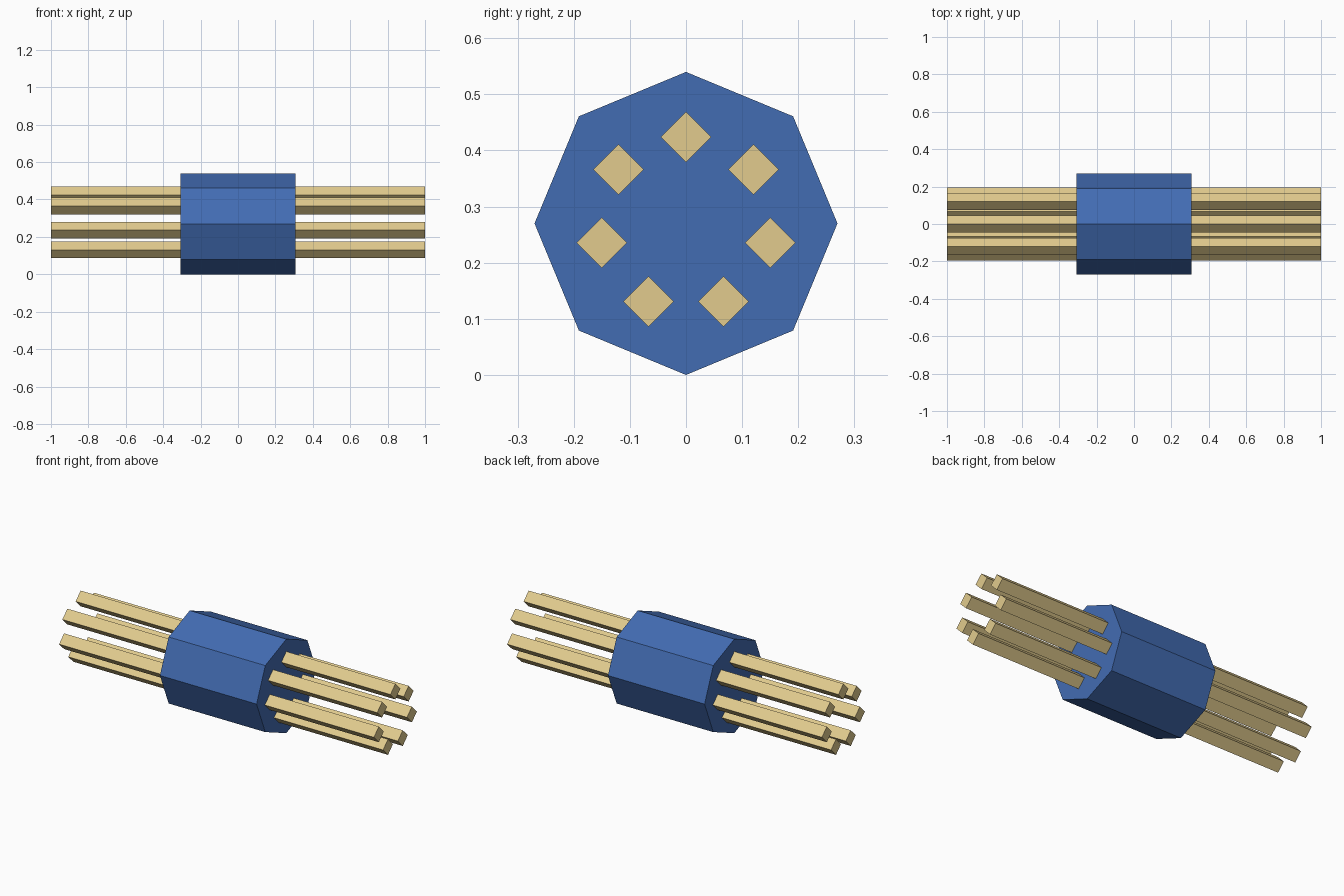
import bpy
from math import sin, cos, pi

if "Cube" in bpy.data.objects:
    bpy.data.objects.remove(bpy.data.objects["Cube"])

CENTRE_Z = 0.27


def material(name, colour):
    mat = bpy.data.materials.new(name)
    mat.diffuse_color = colour
    mat.use_nodes = True
    mat.node_tree.nodes["Principled BSDF"].inputs["Base Color"].default_value = mat.diffuse_color
    return mat


def prism(name, sides, radius, length, y, z, mat):
    """Flat-sided prism lying along x, with a corner pointing up."""
    bpy.ops.mesh.primitive_cylinder_add(vertices=sides, radius=radius, depth=length,
                                        location=(0, y, z), rotation=(0, pi / 2, 0))
    obj = bpy.context.object
    obj.name = name
    bpy.ops.object.transform_apply(location=False, rotation=True, scale=False)
    obj.data.materials.append(mat)
    return obj


blue = material("blue_band", (0.055, 0.15, 0.45, 1))
straw = material("straw", (0.76, 0.60, 0.27, 1))

# Octagonal band around the middle
prism("band", 8, 0.27, 0.614, 0, CENTRE_Z, blue)

# Ring of seven square rods running through the band
for i in range(7):
    a = 2 * pi * i / 7
    prism(f"rod_{i + 1}", 4, 0.045, 2.0,
          0.154 * sin(a), CENTRE_Z + 0.154 * cos(a), straw)
